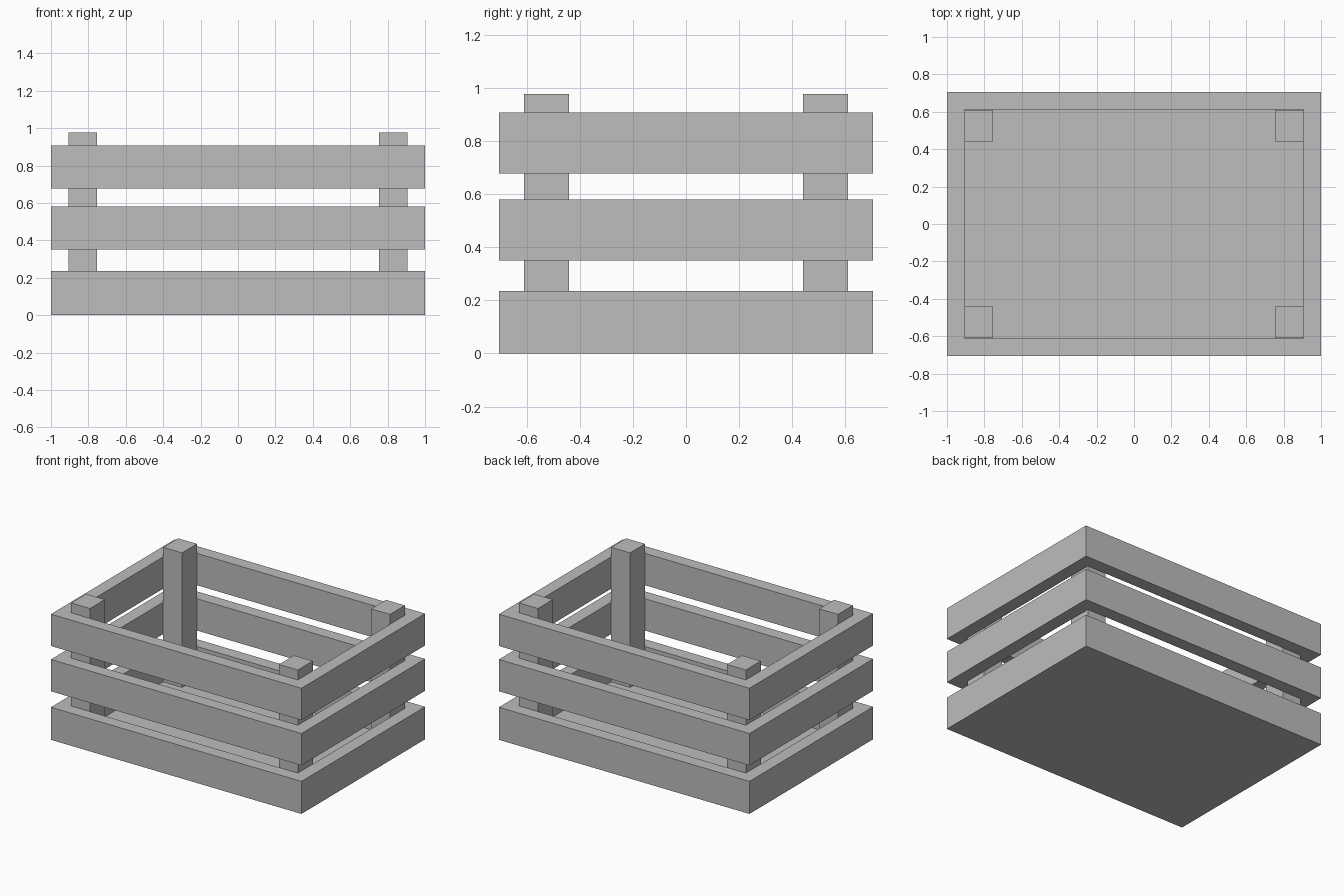
import bpy
import bmesh

cube = bpy.data.objects.get("Cube")
if cube:
    bpy.data.objects.remove(cube, do_unlink=True)

GREY = 0.51
material = bpy.data.materials.new("plain grey")
material.use_nodes = True
material.diffuse_color = (GREY, GREY, GREY, 1)
material.node_tree.nodes["Principled BSDF"].inputs["Base Color"].default_value = (GREY, GREY, GREY, 1)

HALF_X, HALF_Y = 1.0, 0.705      # outer half sizes
INNER_X, INNER_Y = 0.907, 0.613  # inside of the boards
FLOOR = 0.006


def add_mesh(name, bm):
    bmesh.ops.recalc_face_normals(bm, faces=bm.faces)
    mesh = bpy.data.meshes.new(name)
    bm.to_mesh(mesh)
    bm.free()
    mesh.materials.append(material)
    obj = bpy.data.objects.new(name, mesh)
    bpy.context.collection.objects.link(obj)


def add_box(name, x0, x1, y0, y1, z0, z1):
    bm = bmesh.new()
    bmesh.ops.create_cube(bm, size=1)
    for v in bm.verts:
        v.co.x = x1 if v.co.x > 0 else x0
        v.co.y = y1 if v.co.y > 0 else y0
        v.co.z = z1 if v.co.z > 0 else z0
    add_mesh(name, bm)


def add_frame(name, z0, z1):
    """Four boards joined into one rectangular ring."""
    bm = bmesh.new()
    corners = [(-1, -1), (1, -1), (1, 1), (-1, 1)]
    section = [(HALF_X, HALF_Y, z0), (HALF_X, HALF_Y, z1),
               (INNER_X, INNER_Y, z1), (INNER_X, INNER_Y, z0)]
    loops = [[bm.verts.new((sx * x, sy * y, z)) for x, y, z in section]
             for sx, sy in corners]
    for i in range(4):
        a, b = loops[i], loops[(i + 1) % 4]
        for j in range(4):
            k = (j + 1) % 4
            bm.faces.new((a[j], b[j], b[k], a[k]))
    add_mesh(name, bm)


# Floor panel
add_box("floor", -HALF_X, HALF_X, -HALF_Y, HALF_Y, 0, FLOOR)

# Board frames
for name, z0, z1 in (("bottom_boards", FLOOR, 0.235),
                     ("middle_boards", 0.35, 0.58),
                     ("top_boards", 0.677, 0.907)):
    add_frame(name, z0, z1)

# Corner posts
for side, sx in (("left", 1), ("right", -1)):
    for end, sy in (("front", -1), ("back", 1)):
        xs = sorted((sx * 0.755, sx * 0.905))
        ys = sorted((sy * 0.44, sy * 0.61))
        add_box(f"{end}_{side}_post", *xs, *ys, FLOOR, 0.977)
